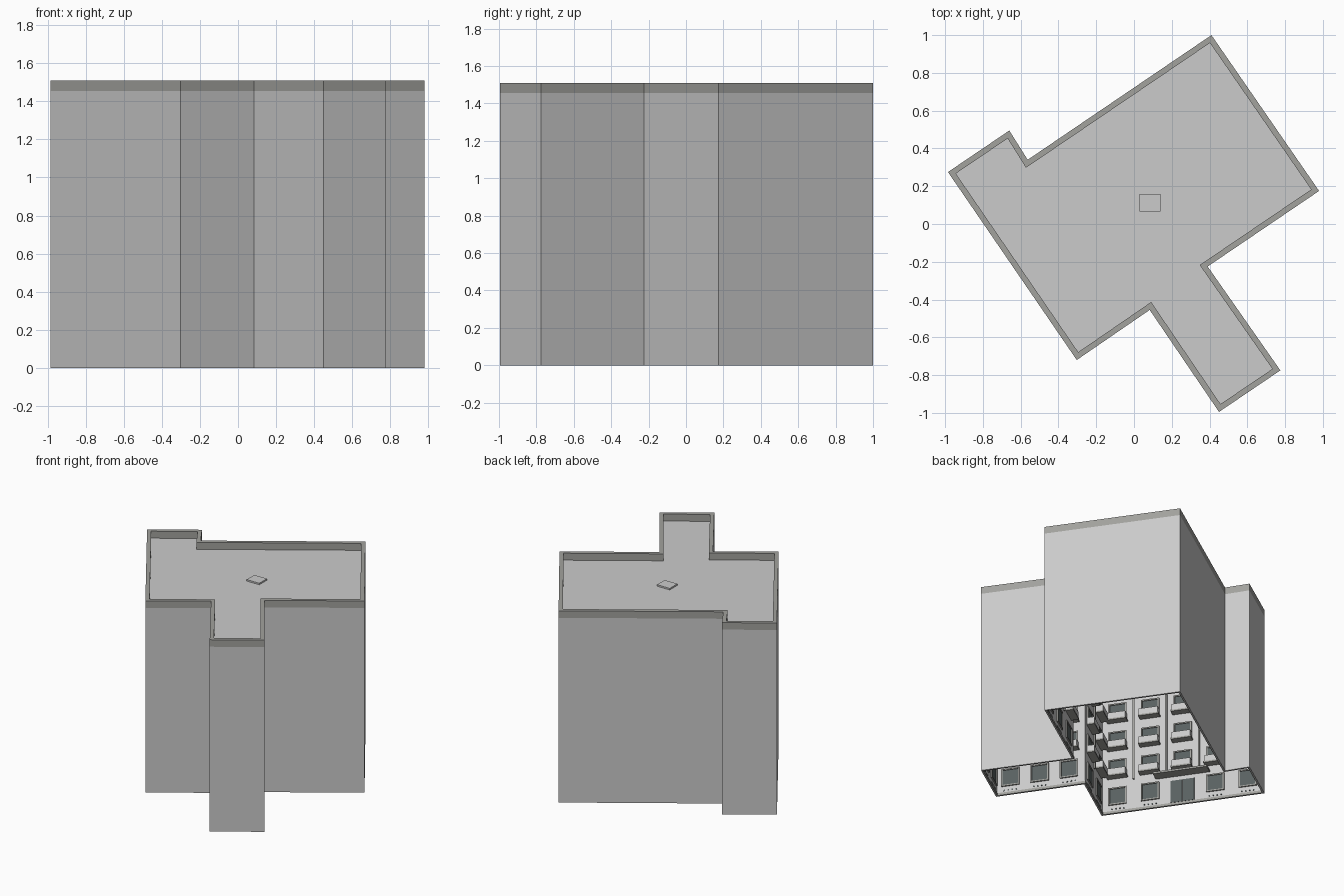
import bpy, bmesh
from mathutils import Vector

if "Cube" in bpy.data.objects:
    bpy.data.objects.remove(bpy.data.objects["Cube"])

# Clockwise footprint of the building
FOOT = [Vector(p) for p in [(.41, 1.0), (.98, .175), (.39, -.225), (.775, -.775), (.45, -.995),
                            (.083, -.455), (-.303, -.72), (-.985, .275), (-.66, .495), (-.563, .34)]]
TOP, ROOF, FLOORS, STEP = 1.51, 1.455, 6, .23
COUNT = len(FOOT)


def material(name, rgb):
    m = bpy.data.materials.new(name)
    m.diffuse_color = (*rgb, 1)
    m.use_nodes = True
    m.node_tree.nodes["Principled BSDF"].inputs["Base Color"].default_value = m.diffuse_color
    return m


def inset(dist):
    """Footprint moved inwards with mitred corners."""
    pts = []
    for i, p in enumerate(FOOT):
        a = (p - FOOT[i - 1]).normalized()
        b = (FOOT[(i + 1) % COUNT] - p).normalized()
        na, nb = Vector((a.y, -a.x)), Vector((b.y, -b.x))
        pts.append(p + (na + nb) * dist / (1 + na.dot(nb)))
    return pts


def finish(name, bm, mat=None):
    bmesh.ops.recalc_face_normals(bm, faces=bm.faces)
    me = bpy.data.meshes.new(name)
    bm.to_mesh(me)
    bm.free()
    ob = bpy.data.objects.new(name, me)
    bpy.context.collection.objects.link(ob)
    if mat:
        me.materials.append(mat)
    return ob


def ring(name, d0, d1, z0, z1, mat=None):
    """Closed band following the footprint between two insets."""
    bm = bmesh.new()
    loops = [[bm.verts.new((p.x, p.y, z)) for p in inset(d)]
             for d, z in ((d0, z0), (d0, z1), (d1, z1), (d1, z0))]
    for k in range(4):
        a, b = loops[k], loops[(k + 1) % 4]
        for i in range(COUNT):
            j = (i + 1) % COUNT
            bm.faces.new((a[i], a[j], b[j], b[i]))
    return finish(name, bm, mat)


def box(bm, wall, s, t, z):
    """Box in wall space: s along the wall, t inwards, z up."""
    o, d, n = wall
    v = [bm.verts.new((*(o + d * a + n * b), c)) for c in z for a, b in
         ((s[0], t[0]), (s[1], t[0]), (s[1], t[1]), (s[0], t[1]))]
    for f in ((0, 1, 2, 3), (4, 5, 6, 7), (0, 1, 5, 4), (1, 2, 6, 5), (2, 3, 7, 6), (3, 0, 4, 7)):
        bm.faces.new([v[i] for i in f])


dark = material("trim_grey", (.36, .36, .34))
glass = material("window_grey", (.1, .12, .12))

# Plain shell, parapet and inner plinth
ring("outer_walls", 0, .008, 0, ROOF)
ring("parapet", 0, .03, ROOF, TOP, dark)
ring("plinth", .008, .014, 0, .02, dark)

# Roof sheet and hatch
bm = bmesh.new()
bm.faces.new([bm.verts.new((p.x, p.y, ROOF)) for p in inset(.001)])
finish("roof", bm)
bm = bmesh.new()
box(bm, (Vector((.03, .065)), Vector((1, 0)), Vector((0, 1))), (0, .11), (0, .095), (ROOF, ROOF + .012))
finish("roof_hatch", bm)

# Facade details on the inner side of every wall
frames, panes, slabs, rails, pipes, vents = (bmesh.new() for _ in range(6))
canopy, door = bmesh.new(), bmesh.new()
for i, p in enumerate(FOOT):
    q = FOOT[(i + 1) % COUNT]
    d = (q - p).normalized()
    wall = (p, d, Vector((d.y, -d.x)))
    length = (q - p).length
    bays = max(1, round(length / .23))
    pitch = length / bays
    for b in range(bays):
        c = (b + .5) * pitch
        if b:
            box(pipes, wall, (b * pitch - .006, b * pitch + .006), (.008, .02), (.26, ROOF))
        for k in range(4):
            v = c + (k - 1.5) * .03
            box(vents, wall, (v - .005, v + .005), (.008, .011), (.032, .042))
        for f in range(FLOORS):
            z = .14 + f * STEP
            if f == 0 and i == 6 and b == bays // 2:
                # Entrance with a canopy
                for s in (-1, 1):
                    m = c + s * .045
                    box(door, wall, (m - .042, m + .042), (.008, .016), (.02, .2))
                box(canopy, wall, (c - .2, c + .2), (.008, .09), (.235, .25))
                continue
            w, h = .062, .065
            box(panes, wall, (c - w, c + w), (.008, .012), (z - h, z + h))
            for s in (-1, 1):
                x, y = c + s * w, z + s * h
                box(frames, wall, (x - .005, x + .005), (.008, .018), (z - h, z + h))
                box(frames, wall, (c - w - .005, c + w + .005), (.008, .018), (y - .005, y + .005))
            if f and length > .3 and .3 * pitch < c < length - .3 * pitch:
                # Balcony slab and parapet panels
                box(slabs, wall, (c - .075, c + .075), (.008, .065), (z - .085, z - .073))
                box(rails, wall, (c - .07, c + .07), (.056, .062), (z - .073, z - .025))
                for s in (-1, 1):
                    x = c + s * .067
                    box(rails, wall, (x - .003, x + .003), (.008, .056), (z - .073, z - .025))

finish("window_frames", frames, dark)
finish("window_panes", panes, glass)
finish("balcony_slabs", slabs, dark)
finish("balcony_rails", rails)
finish("drain_pipes", pipes, dark)
finish("vents", vents, glass)
finish("entrance_canopy", canopy, dark)
finish("entrance_door", door, glass)
